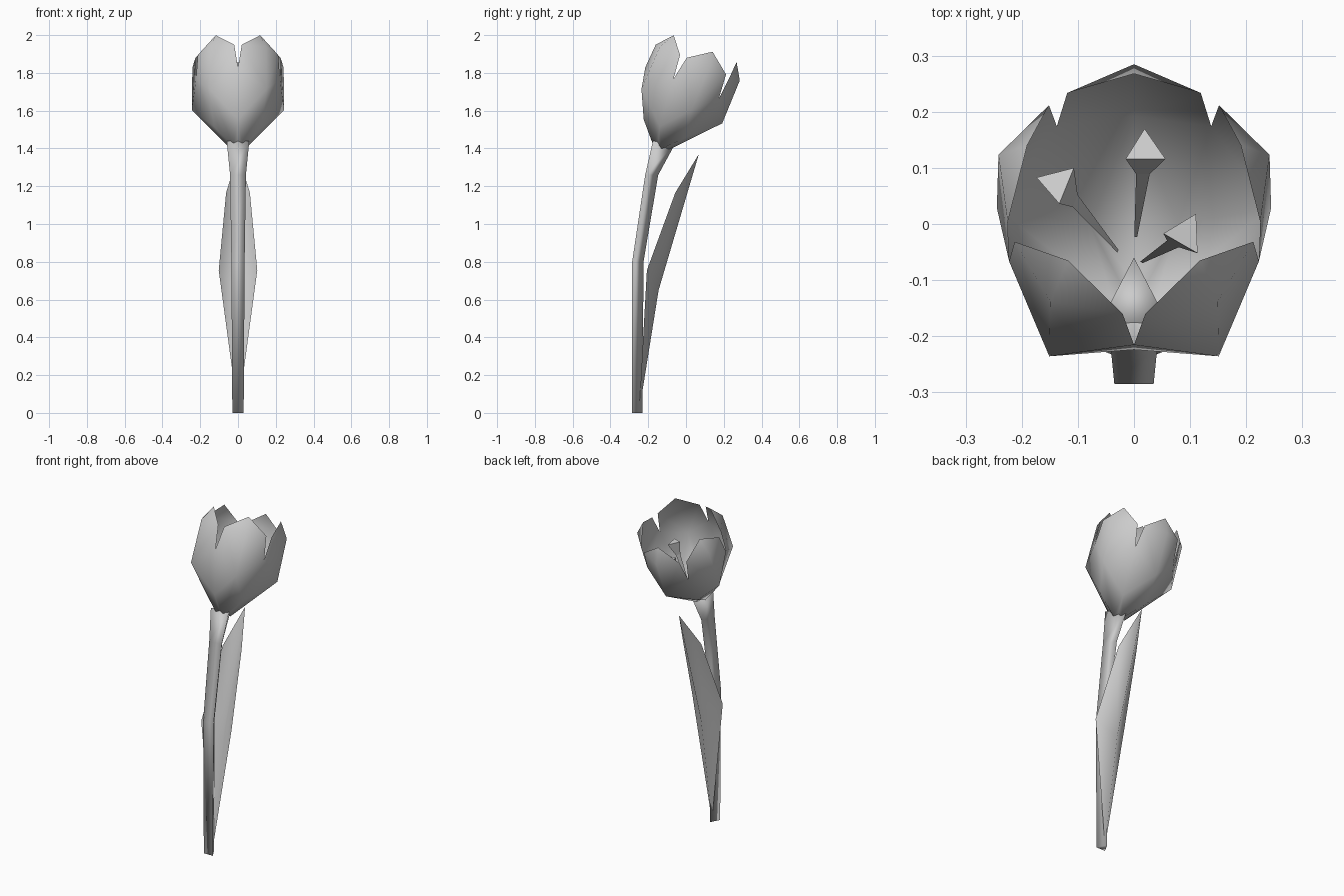
import bpy, bmesh
from math import sin, cos, radians
from mathutils import Vector

if "Cube" in bpy.data.objects:
    bpy.data.objects.remove(bpy.data.objects["Cube"])


def build(name, verts, faces, smooth=True):
    mesh = bpy.data.meshes.new(name)
    mesh.from_pydata(verts, [], faces)
    bm = bmesh.new()
    bm.from_mesh(mesh)
    bmesh.ops.remove_doubles(bm, verts=bm.verts, dist=0.0005)
    bmesh.ops.recalc_face_normals(bm, faces=bm.faces)
    for f in bm.faces:
        f.smooth = smooth
    bm.to_mesh(mesh)
    bm.free()
    obj = bpy.data.objects.new(name, mesh)
    bpy.context.collection.objects.link(obj)
    return obj


def loft(name, rings, smooth=True):
    # closed tube through rings of equal size, capped at both ends
    n = len(rings[0])
    verts = [p for r in rings for p in r]
    faces = [tuple(range(n)), tuple(range((len(rings) - 1) * n, len(rings) * n))]
    for i in range(len(rings) - 1):
        for j in range(n):
            k = (j + 1) % n
            faces.append((i * n + j, i * n + k, (i + 1) * n + k, (i + 1) * n + j))
    return build(name, verts, faces, smooth)


# Three-sided stem: half width, front y, front z, back y, back z
stem = [(0.03, -0.285, 0, -0.23, 0), (0.035, -0.285, 0.8, -0.225, 0.8),
        (0.042, -0.216, 1.26, -0.147, 1.26), (0.06, -0.175, 1.44, -0.06, 1.42)]
loft("stem", [[(-w, fy, fz), (w, fy, fz), (0, by, bz)] for w, fy, fz, by, bz in stem])

# Folded leaf behind the stem
base, fold, tip = (0, -0.249, 0.0), (0, -0.145, 0.65), (0, 0.068, 1.37)
verts, faces = [base, fold, tip], []
for s in (-1, 1):
    i = len(verts)
    verts += [(s * 0.102, -0.207, 0.755), (s * 0.063, -0.057, 1.165)]
    faces += [(0, 1, i), (1, i + 1, i), (1, 2, i + 1)]
build("leaf", verts, faces)


# Five-petal cup on an axis leaning backward
def cup(angle, radius, height):
    a = radians(angle)
    u = -radius * cos(a)
    return (radius * sin(a), -0.135 + 0.92 * u + 0.39 * height,
            1.42 - 0.39 * u + 0.92 * height)


verts, faces = [], []
for k in range(5):
    mid = 36 + 72 * k
    for s in (-1, 1):
        i = len(verts)
        verts += [cup(mid, 0, 0),                # 0 cup bottom
                  cup(mid, 0.042, -0.018),       # 1 petal foot
                  cup(mid + 36 * s, 0.042, 0),   # 2 foot at seam
                  cup(mid, 0.257, 0.232),        # 3 belly
                  cup(mid + 36 * s, 0.134, 0.088),  # 4 low seam
                  cup(mid + 36 * s, 0.234, 0.346),  # 5 notch
                  cup(mid, 0.254, 0.477),        # 6 upper middle
                  cup(mid + 31 * s, 0.231, 0.478),  # 7 shoulder
                  cup(mid, 0.2, 0.561)]          # 8 tip
        for f in ((0, 1, 2), (1, 3, 4, 2), (4, 3, 5), (3, 6, 7, 5), (6, 8, 7)):
            faces.append([i + v for v in f])
build("petals", verts, faces)

# Three stamens, pointed below and flaring to a triangle
stamens = [((0.014, -0.067, 1.46), (0.092, -0.017, 1.76), 0),
           ((0.003, -0.022, 1.45), (0.02, 0.134, 1.73), 30),
           ((-0.03, -0.048, 1.45), (-0.138, 0.073, 1.74), -15)]
for n, (foot, top, turn) in enumerate(stamens):
    foot, top = Vector(foot), Vector(top)
    axis = (top - foot).normalized()
    side = axis.cross(Vector((0, 1, 0))).normalized()
    other = axis.cross(side)
    rings = []
    for t, r in ((0, 0.003), (0.75, 0.014), (1, 0.041)):
        c = foot.lerp(top, t)
        rings.append([c + r * (side * cos(radians(turn + 120 * j)) + other * sin(radians(turn + 120 * j)))
                      for j in range(3)])
    loft("stamen_%d" % (n + 1), rings, False)
